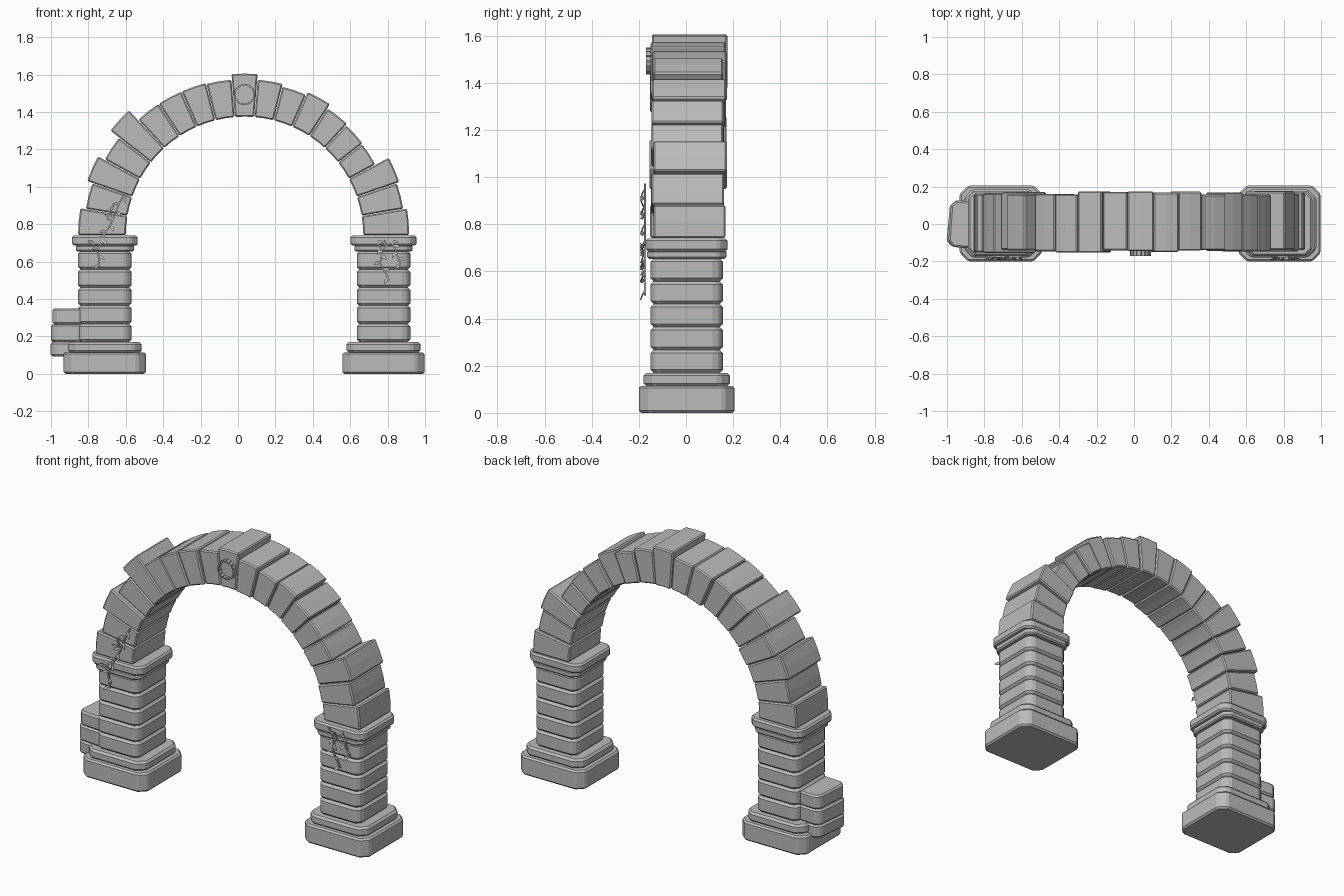
import bpy, bmesh, math, random
from mathutils import Vector, Matrix

random.seed(4)
old = bpy.data.objects.get("Cube")
if old:
    bpy.data.objects.remove(old, do_unlink=True)

stone = bpy.data.materials.new("stone grey")
stone.use_nodes = True
GREY = (0.5, 0.5, 0.5, 1)
stone.diffuse_color = GREY
stone.node_tree.nodes["Principled BSDF"].inputs["Base Color"].default_value = GREY


def finish(name, bm, bevel=0):
    bmesh.ops.recalc_face_normals(bm, faces=bm.faces)
    mesh = bpy.data.meshes.new(name)
    bm.to_mesh(mesh)
    bm.free()
    mesh.materials.append(stone)
    obj = bpy.data.objects.new(name, mesh)
    bpy.context.collection.objects.link(obj)
    if bevel:
        mod = obj.modifiers.new("worn edges", "BEVEL")
        mod.width = bevel
        mod.segments = 1
        mod.limit_method = "ANGLE"
        mod.angle_limit = math.radians(35)
    return obj


def prism(bm, outline, offset):
    """Extrude a closed outline by an offset vector."""
    low = [bm.verts.new(p) for p in outline]
    high = [bm.verts.new(Vector(p) + Vector(offset)) for p in outline]
    bm.faces.new(low)
    bm.faces.new(high)
    for i in range(len(low)):
        j = (i + 1) % len(low)
        bm.faces.new((low[i], low[j], high[j], high[i]))


def block(name, cx, cy, hx, hy, z0, z1, cut, bevel, turn=0):
    """Slab with chamfered upright corners."""
    corners = [(hx, hy - cut), (hx - cut, hy), (cut - hx, hy), (-hx, hy - cut),
               (-hx, cut - hy), (cut - hx, -hy), (hx - cut, -hy), (hx, cut - hy)]
    bm = bmesh.new()
    prism(bm, [(x, y, z0) for x, y in corners], (0, 0, z1 - z0))
    spin = Matrix.Translation((cx, cy, 0)) @ Matrix.Rotation(math.radians(turn), 4, "Z")
    bm.transform(spin)
    return finish(name, bm, bevel)


# Two matching pillars: plinth, five courses and a moulded cap
for side, cx in (("right", -0.712), ("left", 0.778)):
    block(side + "_base", cx, 0.003, 0.22, 0.203, 0, 0.115, 0.045, 0.01)
    block(side + "_plinth", cx, 0.003, 0.197, 0.183, 0.113, 0.17, 0.045, 0.012)
    for k in range(5):
        z = 0.17 + k * 0.097
        block(f"{side}_course_{k + 1}", cx, 0.003, 0.143, 0.153,
              z, z + 0.097, 0.03, 0.013)
    block(side + "_cap_neck", cx, 0.003, 0.155, 0.168, 0.653, 0.69, 0.035, 0.008)
    block(side + "_cap", cx, 0.003, 0.176, 0.174, 0.685, 0.74, 0.038, 0.01)

# Loose stones stacked beside the right pillar
for k, (x, z0, z1) in enumerate(((-0.9, 0.093, 0.17), (-0.9, 0.17, 0.265),
                                 (-0.893, 0.265, 0.35))):
    block(f"buttress_stone_{k + 1}", x, -0.003, 0.093, 0.125, z0, z1, 0.03, 0.01, -6 + k)

# Arch of nineteen wedge stones with uneven outer radii
CX, CZ, INNER = 0.035, 0.74, 0.635
RADII = (0.89, 0.86, 0.89, 0.85, 0.91, 0.84, 0.84, 0.84, 0.835, 0.865,
         0.835, 0.82, 0.837, 0.81, 0.8, 0.795, 0.875, 0.86, 0.88)
STEP = math.pi / len(RADII)


def polar(r, a, y):
    return Vector((CX - r * math.cos(a), y, CZ + r * math.sin(a)))


for i, r in enumerate(RADII):
    a0, a1 = i * STEP + 0.002, (i + 1) * STEP - 0.002
    angles = [a0, (a0 + a1) / 2, a1]
    front = -0.145 + random.uniform(-0.012, 0.008)
    back = 0.168 + random.uniform(-0.012, 0.008)
    if i == 9:
        front, back = -0.145, 0.175
    outline = [polar(INNER, a, front) for a in angles]
    outline += [polar(r, a, front) for a in reversed(angles)]
    bm = bmesh.new()
    prism(bm, outline, (0, back - front, 0))
    finish("keystone" if i == 9 else f"arch_stone_{i + 1}", bm, 0.007)

# Broken ring ornament on the keystone
bm = bmesh.new()
N = 16
for k in range(N):
    a = math.tau * k / N
    outline = [(CX + r * math.cos(t), -0.17, 1.493 + r * math.sin(t))
               for r, t in ((0.048, a), (0.057, a), (0.057, a + 0.32), (0.048, a + 0.32))]
    prism(bm, outline, (0, 0.027, 0))
finish("keystone_ring", bm)


# Climbing vines: thin stems with kite-shaped leaves
def vine(name, paths):
    bm = bmesh.new()
    for path in paths:
        pts = [Vector((x, -0.178, z)) for x, z in path]
        flip = 1
        for p, q in zip(pts, pts[1:]):
            d = (q - p).normalized()
            n = Vector((-d.z, 0, d.x)) * 0.004
            prism(bm, [p - n, q - n, q + n, p + n], (0, 0.009, 0))
            for f in (0.3, 0.8):
                root = p.lerp(q, f)
                flip = -flip
                out = Matrix.Rotation(flip * 0.9, 3, "Y") @ d
                wide = Vector((-out.z, 0, out.x)) * 0.01
                tip = root + out * 0.042 + Vector((0, -0.017, 0))
                mid = root + out * 0.02 + Vector((0, -0.009, 0))
                prism(bm, [root, mid + wide, tip, mid - wide], (0, 0.004, 0))
    finish(name, bm)


vine("right_vine", [
    [(-0.605, 0.97), (-0.64, 0.9), (-0.67, 0.82), (-0.71, 0.75), (-0.75, 0.66), (-0.74, 0.57)],
    [(-0.67, 0.82), (-0.69, 0.88)],
    [(-0.71, 0.75), (-0.78, 0.69)]])
vine("left_vine", [
    [(0.73, 0.73), (0.77, 0.66), (0.76, 0.59), (0.81, 0.5)],
    [(0.77, 0.66), (0.83, 0.72)],
    [(0.82, 0.71), (0.85, 0.64), (0.87, 0.58)]])
